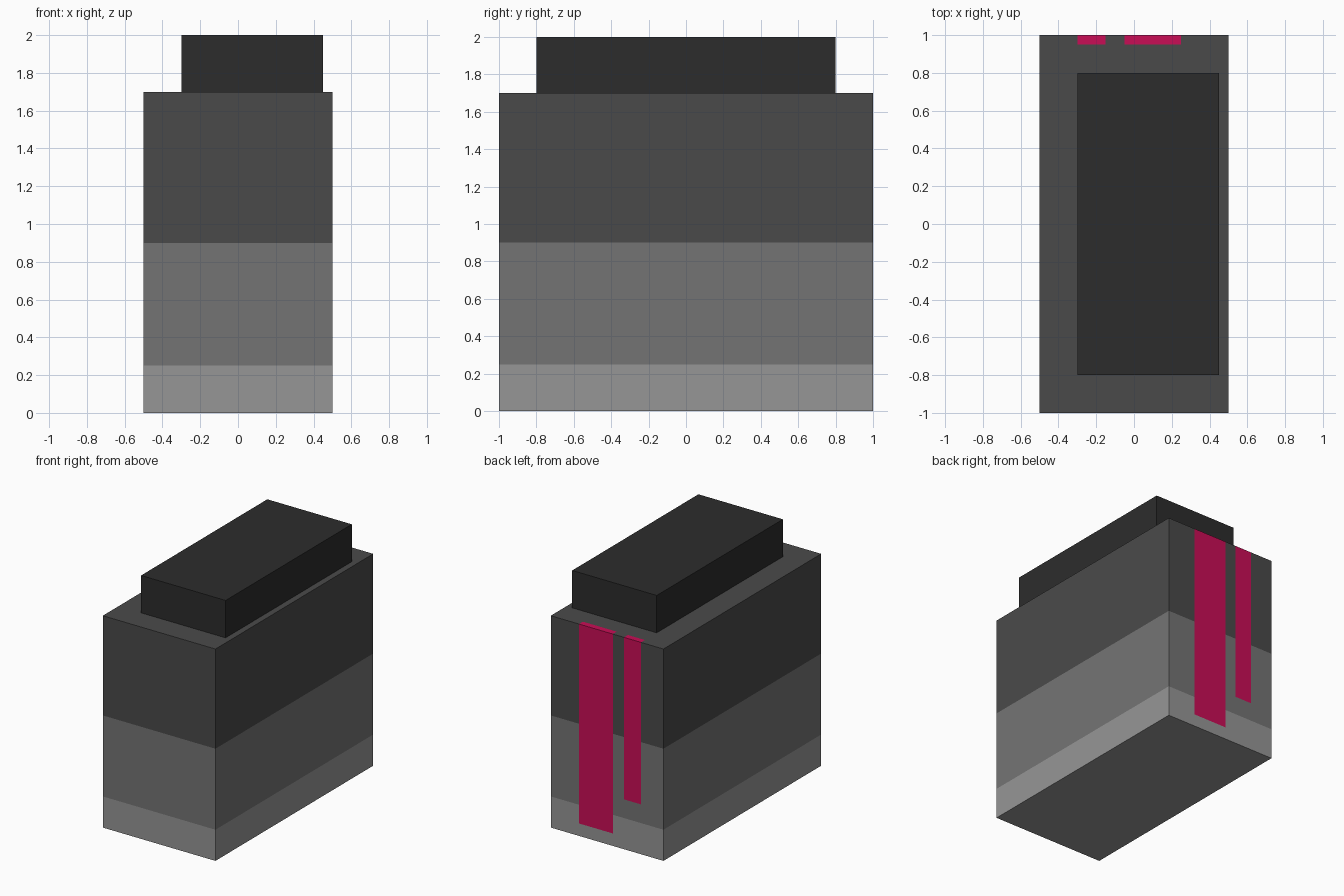
import bpy, bmesh

if "Cube" in bpy.data.objects:
    bpy.data.objects.remove(bpy.data.objects["Cube"])


def material(name, rgb):
    """Flat colour given as sRGB 0-255, stored linear."""
    lin = [((c / 255 + 0.055) / 1.055) ** 2.4 if c > 10 else c / 255 / 12.92 for c in rgb]
    m = bpy.data.materials.new(name)
    m.diffuse_color = (*lin, 1)
    m.use_nodes = True
    m.node_tree.nodes["Principled BSDF"].inputs["Base Color"].default_value = m.diffuse_color
    return m


def box(bm, lo, hi):
    verts = bmesh.ops.create_cube(bm, size=1)["verts"]
    for v in verts:
        v.co = [(a + b) / 2 + c * (b - a) for a, b, c in zip(lo, hi, v.co)]


def finish(bm, name, mats):
    mesh = bpy.data.meshes.new(name)
    bm.to_mesh(mesh)
    bm.free()
    for m in mats:
        mesh.materials.append(m)
    obj = bpy.data.objects.new(name, mesh)
    bpy.context.collection.objects.link(obj)


light = material("light grey", (150, 150, 150))
mid = material("mid grey", (116, 116, 116))
dark = material("dark grey", (74, 74, 74))
black = material("near black", (44, 44, 44))
pink = material("magenta", (201, 13, 86))

# Stripes on the back: x from, x to, bottom z; they fold over onto the top
STRIPES = [(-0.05, 0.25, 0.10), (-0.30, -0.15, 0.40)]
FOLD_Y = 0.95

# Main body, cut along colour borders
bm = bmesh.new()
box(bm, (-0.5, -1, 0), (0.5, 1, 1.7))
cuts = [(2, 0.25), (2, 0.9), (1, FOLD_Y)]
for x0, x1, z0 in STRIPES:
    cuts += [(0, x0), (0, x1), (2, z0)]
for axis, pos in cuts:
    co, no = [0, 0, 0], [0, 0, 0]
    co[axis], no[axis] = pos, 1
    bmesh.ops.bisect_plane(bm, geom=bm.verts[:] + bm.edges[:] + bm.faces[:],
                           plane_co=co, plane_no=no)

# Grey bands by height, stripes by position on the back and top
bm.normal_update()
for f in bm.faces:
    c = f.calc_center_median()
    f.material_index = 0 if c.z < 0.25 else 1 if c.z < 0.9 else 2
    on_strip = f.normal.y > 0.9 or (f.normal.z > 0.9 and c.y > FOLD_Y)
    if on_strip and any(x0 < c.x < x1 and c.z > z0 for x0, x1, z0 in STRIPES):
        f.material_index = 3
finish(bm, "body", [light, mid, dark, pink])

# Raised block on top, set off centre
bm = bmesh.new()
box(bm, (-0.3, -0.8, 1.7), (0.45, 0.8, 2.0))
finish(bm, "top_block", [black])
